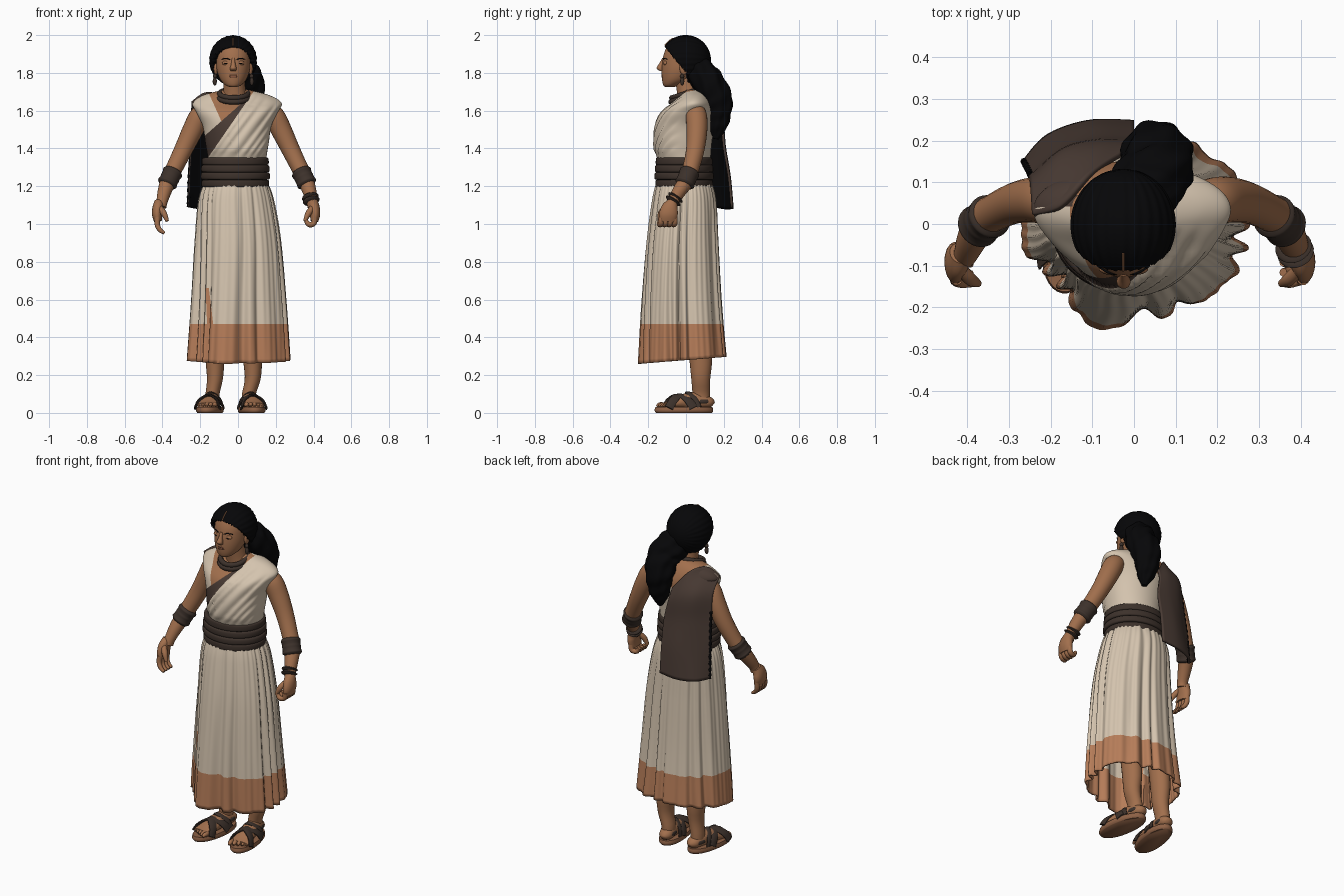
import bpy, bmesh, math
from mathutils import Vector, Matrix

cube = bpy.data.objects.get("Cube")
if cube:
    bpy.data.objects.remove(cube, do_unlink=True)


def material(name, r, g, b):
    m = bpy.data.materials.new(name)
    m.use_nodes = True
    m.diffuse_color = (r, g, b, 1)
    bsdf = m.node_tree.nodes["Principled BSDF"]
    bsdf.inputs["Base Color"].default_value = (r, g, b, 1)
    bsdf.inputs["Roughness"].default_value = 0.8
    return m


SKIN = material("brown skin", 0.36, 0.16, 0.074)
HAIR = material("black hair", 0.002, 0.002, 0.0025)
CREAM = material("cream cloth", 0.66, 0.55, 0.425)
HEM = material("terracotta hem", 0.47, 0.205, 0.1)
LEATHER = material("dark leather", 0.046, 0.031, 0.024)
CAPE = material("brown wool", 0.065, 0.042, 0.033)
SOLE = material("sandal sole", 0.27, 0.12, 0.06)
LIP = material("lip brown", 0.24, 0.09, 0.05)


def smooth(keys, n):
    """Catmull-Rom samples through tuples of equal length."""
    out, last = [], len(keys) - 1
    for i in range(n + 1):
        s = i / n * last
        k = min(int(s), last - 1)
        f = s - k
        quad = [keys[max(k - 1, 0)], keys[k], keys[k + 1], keys[min(k + 2, last)]]
        out.append(tuple(
            b + 0.5 * f * (c - a + f * (2 * a - 5 * b + 4 * c - d + f * (3 * (b - c) + d - a)))
            for a, b, c, d in zip(*quad)))
    return out


def finish(bm, name, mats, matrix=None, sharp=55):
    me = bpy.data.meshes.new(name)
    for f in bm.faces:
        f.smooth = True
    bm.to_mesh(me)
    bm.free()
    for m in mats:
        me.materials.append(m)
    me.set_sharp_from_angle(angle=math.radians(sharp))
    ob = bpy.data.objects.new(name, me)
    bpy.context.scene.collection.objects.link(ob)
    if matrix:
        ob.matrix_world = matrix
    return ob


def loft_mesh(keys, seg=20, n=16, flat=False, ref=(0, 1, 0), shape=None, caps=True):
    """Elliptical rings along rows of (x, y, z, radius[, second radius])."""
    rows = smooth(keys, n)
    pts = [Vector(r[:3]) for r in rows]
    bm, rings = bmesh.new(), []
    for i, r in enumerate(rows):
        side, up = Vector((1, 0, 0)), Vector((0, 1, 0))
        if not flat:
            t = (pts[min(i + 1, n)] - pts[max(i - 1, 0)]).normalized()
            side = t.cross(Vector(ref)).normalized()
            up = side.cross(t)
        ring = []
        for j in range(seg):
            a = math.tau * j / seg
            k = shape(a, i / n) if shape else 1
            ring.append(bm.verts.new(pts[i] + side * (math.cos(a) * r[3] * k) + up * (math.sin(a) * r[-1] * k)))
        rings.append(ring)
    for lo, hi in zip(rings, rings[1:]):
        for j in range(seg):
            q = (j + 1) % seg
            bm.faces.new((lo[j], lo[q], hi[q], hi[j]))
    if caps:
        bm.faces.new(rings[0])
        bm.faces.new(rings[-1])
    bmesh.ops.recalc_face_normals(bm, faces=bm.faces[:])
    return bm


def loft(name, mat, keys, matrix=None, **kw):
    return finish(loft_mesh(keys, **kw), name, [mat], matrix)


def ball(name, mat, loc, size):
    bm = bmesh.new()
    bmesh.ops.create_uvsphere(bm, u_segments=20, v_segments=12, radius=1,
                              matrix=Matrix.Translation(loc) @ Matrix.Diagonal((*size, 1)))
    return finish(bm, name, [mat])


def cut(bm, co, no):
    bmesh.ops.bisect_plane(bm, geom=bm.verts[:] + bm.edges[:] + bm.faces[:], plane_co=co, plane_no=no)


def thicken(ob, t, offset=0):
    mod = ob.modifiers.new("thickness", "SOLIDIFY")
    mod.thickness, mod.offset, mod.material_offset = t, -1, offset


# Bodice: one shell, cut along the drape, sash and neckline edges
def drape(x, z):
    return z - 1.335 - 1.45 * (x + 0.17)


def sash(x, z):
    return z - 1.468 - 0.88 * (x + 0.175)


def neckline(x, z):
    return x + 0.14 - (1.66 - z) * 0.45


def bodice_rule(c):
    x, z = c.x, c.z
    if c.y > 0.04:
        if z > 1.57 and x < 0.06:
            return 1 if x > -0.14 else 2
        return 0
    if drape(x, z) < 0:
        return 0
    if sash(x, z) < 0:
        return 2
    return 1 if neckline(x, z) > 0 else 0


bm = loft_mesh([(-.01, -.01, 1.2, .155, .135), (-.005, -.01, 1.34, .155, .14), (-.005, -.01, 1.43, .168, .147),
                (-.005, 0, 1.52, .182, .15), (-.005, .015, 1.59, .215, .136), (-.005, .036, 1.64, .236, .102),
                (-.01, .042, 1.68, .18, .074), (-.01, .04, 1.71, .07, .05)], seg=96, n=56, flat=True)
for co, no in (((-.17, 0, 1.335), (-1.45, 0, 1)), ((-.175, 0, 1.468), (-.88, 0, 1)), ((-.14, 0, 1.66), (1, 0, .45))):
    cut(bm, co, no)
for v in bm.verts:
    d = drape(v.co.x, v.co.z)
    if v.co.y < 0 and d < 0.001 and v.co.z > 1.34:
        fold = abs(math.sin(d * 48 + 5 * v.co.x + math.sin(d * 19)))
        fade = min(1, -v.co.y / 0.06) * min(1, (v.co.z - 1.34) / 0.05)
        v.co.y -= (0.004 + 0.013 * fold) * fade
for f in bm.faces:
    f.material_index = bodice_rule(f.calc_center_median())
finish(bm, "bodice", [CREAM, SKIN, CAPE])


# Pleated skirt with coloured hem: uneven folds, fuller at the back left
def bump(a, centre, width):
    d = (a - centre + math.pi) % math.tau - math.pi
    return math.exp(-(d / width) ** 2)


def pleats(a, t):
    wave = 0.5 + 0.5 * math.cos(17 * a + 2.2 * math.sin(3 * a + 1) + 1.2 * math.sin(5 * a) + 0.6 * math.sin(5 * t + 2 * a))
    fine = math.cos(43 * a + 3 * math.sin(2 * a) + 2 * t)
    depth = (0.025 + 0.1 * t) * (0.7 + 0.5 * math.sin(5 * a + 2))
    sway = (0.1 * bump(a, 0.8, 0.35) + 0.045 * bump(a, 2.3, 0.3) - 0.13 * bump(a, 3.8, 0.35)
            + 0.06 * bump(a, 4.35, 0.16) - 0.06 * bump(a, 4.8, 0.2) - 0.09 * bump(a, 5.25, 0.4))
    return 1.012 - depth * wave ** 1.5 + 0.009 * fine * (1 - 0.4 * t) + t * sway


bm = loft_mesh([(-.01, -.01, 1.23, .16, .142), (-.01, -.01, 1.13, .197, .168), (0, -.02, .9, .228, .19),
                (.002, -.024, .6, .251, .21), (0, -.02, .28, .275, .232)],
               seg=280, n=40, flat=True, shape=pleats, caps=False)
for v in bm.verts:
    v.co.z += .08 * v.co.y * max(0, (.45 - v.co.z) / .17)
for co, no in (((0, 0, .47), (0, 0, 1)), ((-.165, 0, .5), (1, 0, .04)), ((-.135, 0, .5), (1, 0, .12))):
    cut(bm, co, no)
for f in bm.faces:
    c = f.calc_center_median()
    strip = c.y < 0 and c.z < .66 and c.x + .04 * (c.z - .5) > -.165 and c.x + .12 * (c.z - .5) < -.135
    f.material_index = 1 if c.z < .47 or strip else 0
thicken(finish(bm, "skirt", [CREAM, HEM]), 0.008)

# Wide belt of stacked straps
for i in range(4):
    z = 1.195 + i * 0.039
    r = (0, .004, .002, -.002)[i]
    loft("belt_strap", LEATHER, [(-.014, -.01, z, .165, .144), (-.014, -.01, z + .006, .178 + r, .152 + r),
                                 (-.014, -.01, z + .034, .177 + r, .151 + r), (-.014, -.01, z + .04, .163, .142)],
         seg=64, n=12, flat=True)

# Cape hanging from the right shoulder
rows = [[(-.245, .025, 1.65), (-.18, .045, 1.695), (-.115, .115, 1.685), (-.03, .175, 1.58)],
        [(-.25, .1, 1.57), (-.175, .165, 1.58), (-.09, .192, 1.56), (-.02, .198, 1.51)],
        [(-.255, .12, 1.42), (-.175, .185, 1.42), (-.09, .21, 1.41), (0, .21, 1.4)],
        [(-.265, .14, 1.25), (-.19, .2, 1.25), (-.1, .235, 1.25), (0, .235, 1.25)],
        [(-.27, .15, 1.09), (-.21, .215, 1.08), (-.11, .25, 1.08), (0, .25, 1.09)]]
columns = list(zip(*[smooth(r, 20) for r in rows]))
columns = [smooth(c, 24) for c in columns]
bm = bmesh.new()
grid = [[bm.verts.new(p) for p in c] for c in columns]
for a, b in zip(grid, grid[1:]):
    for j in range(24):
        bm.faces.new((a[j], b[j], b[j + 1], a[j + 1]))
thicken(finish(bm, "cape", [CAPE, HAIR]), 0.014, 1)
loft("cape_fringe", HAIR, [(x + .008, y, z, .009, .008) for x, y, z in columns[0][10:]], seg=8, n=40,
     shape=lambda a, t: 1 + .25 * math.sin(70 * t))

# Neck, head and face
loft("neck", SKIN, [(-.012, .03, 1.63, .075, .07), (-.018, .012, 1.7, .06, .06), (-.022, 0, 1.79, .056, .062)],
     seg=28, flat=True)
loft("head", SKIN, [(-.025, -.088, 1.724, .015, .02), (-.025, -.078, 1.735, .042, .042), (-.025, -.05, 1.765, .069, .077),
                    (-.025, -.03, 1.81, .086, .099), (-.025, -.025, 1.86, .09, .1), (-.025, -.02, 1.91, .088, .094),
                    (-.025, -.012, 1.95, .072, .078), (-.025, 0, 1.975, .03, .03)], seg=36, n=32, flat=True)
loft("nose", SKIN, [(-.025, -.118, 1.878, .008, .008), (-.025, -.128, 1.85, .011, .014),
                    (-.025, -.138, 1.825, .017, .018), (-.025, -.128, 1.81, .014, .012)], seg=14, flat=True)
for z, r in ((1.789, .006), (1.78, .007)):
    ball("lip", LIP, (-.025, -.12, z), (.025, .01, r))
for s in (-1, 1):
    x = -.025 + s * .037
    ball("eyelid", SKIN, (x, -.108, 1.852), (.022, .012, .013))
    ball("eye", HAIR, (x, -.115, 1.85), (.015, .006, .003))
    loft("eyebrow", HAIR, [(x - s * .022, -.121, 1.868, .002), (x, -.116, 1.877, .003),
                           (x + s * .026, -.1, 1.872, .002)], seg=8, ref=(0, 0, 1))
    ball("ear", SKIN, (-.025 + s * .092, -.012, 1.825), (.012, .022, .036))
    ball("earring", LEATHER, (-.025 + s * .097, -.02, 1.782), (.011, .011, .012))
    ball("earring_drop", LEATHER, (-.025 + s * .098, -.02, 1.755), (.011, .011, .022))

# Necklace
for r, z in ((.075, 1.69), (.08, 1.67)):
    bpy.ops.mesh.primitive_torus_add(major_segments=40, minor_segments=10, major_radius=r, minor_radius=.014,
                                     location=(-.022, -.004, z), rotation=(.3, 0, 0))
    necklace = bpy.context.object
    necklace.name = "necklace"
    necklace.data.materials.append(LEATHER)
    bpy.ops.object.shade_smooth()

# Hair cap with an opening for the face, its parting, and the hanging tail
bm = bmesh.new()
centre = Vector((-.026, -.002, 1.866))
bmesh.ops.create_uvsphere(bm, u_segments=128, v_segments=88, radius=1,
                          matrix=Matrix.Translation(centre) @ Matrix.Diagonal((.126, .134, .133, 1)))
gone = []
for f in bm.faces:
    c = f.calc_center_median()
    if c.y < .01 and c.z < max(1.942 - 11 * (c.x + .025) ** 2, 1.8 - 1.25 * c.y):
        gone.append(f)
bmesh.ops.delete(bm, geom=gone, context="FACES")
for v in bm.verts:
    d = v.co - centre
    v.co = centre + d * (1 + .009 * math.cos(26 * math.atan2(d.x, d.z)) * min(1, math.hypot(d.x, d.z) / .1))
thicken(finish(bm, "hair_cap", [HAIR]), 0.035)
parting = [(-.026, centre.y - .134 * math.cos(e), centre.z + .133 * math.sin(e), .005, .003) for e in (.62, .75, .9, 1.05)]
loft("hair_parting", SKIN, parting, seg=8, ref=(1, 0, 0))
loft("hair_tail", HAIR, [(-.01, .03, 1.85, .06, .06), (.02, .075, 1.8, .088, .08), (.052, .125, 1.74, .088, .08),
                         (.055, .167, 1.66, .083, .08), (.055, .175, 1.58, .066, .062), (.057, .167, 1.51, .048, .045),
                         (.06, .158, 1.45, .015, .015)],
     seg=48, n=40, shape=lambda a, t: 1 + .05 * math.cos(7 * a + 9 * t) + .04 * math.sin(40 * t + 2 * a))

# Arms, hands and bands
for s, side in ((1, "left"), (-1, "right")):
    def mirrored(keys, out=0.0):
        return [(s * (k[0] + out) + (s - 1) * .005, *k[1:]) for k in keys]

    loft(side + "_arm", SKIN, mirrored([
        (.15, .05, 1.6, .045), (.19, .055, 1.572, .056), (.228, .058, 1.5, .055), (.276, .05, 1.4, .049),
        (.32, .03, 1.31, .045), (.355, .008, 1.24, .043), (.378, -.035, 1.175, .037), (.392, -.068, 1.12, .03),
        (.398, -.078, 1.09, .029)]), seg=24, n=32)
    out = .004 if s > 0 else .014
    loft(side + "_palm", SKIN, mirrored([(.392, -.07, 1.115, .027, .028), (.4, -.085, 1.085, .029, .044),
                                         (.404, -.093, 1.05, .027, .05), (.4, -.096, 1.015, .021, .046)], out), seg=18)
    for i in range(4):
        y = -.132 + i * .024
        bend = [(.402, y, 1.035, .015), (.397, y, 1.003, .015), (.37, y - .008, .998, .014), (.354, y - .008, 1.022, .01)]
        relaxed = [(.402, y, 1.035, .015), (.403, y - .004, .995, .014), (.388, y - .01, .967, .012),
                   (.365, y - .012, .952, .008)]
        loft(side + "_finger", SKIN, mirrored(bend if s > 0 else relaxed, out), seg=10, n=10)
    loft(side + "_thumb", SKIN, mirrored([(.39, -.11, 1.085, .016), (.368, -.133, 1.055, .016),
                                          (.35, -.143, 1.015, .009)], out), seg=10)
    top, low = Vector((.331, .023, 1.283)), Vector((.369, -.01, 1.205))
    cuff = [(*top.lerp(low, k / 8), r) for k, r in
            enumerate((.045, .054, .052, .05, .051, .05, .051, .053, .043))]
    loft(side + "_arm_band", LEATHER, mirrored(cuff), seg=28, n=32)
for k in range(2):
    loft("wrist_band", LEATHER, [(.381 + .005 * k, -.05 - .012 * k, 1.15 - .018 * k, .03),
                                 (.383 + .005 * k, -.056 - .012 * k, 1.141 - .018 * k, .045),
                                 (.386 + .005 * k, -.062 - .012 * k, 1.132 - .018 * k, .03)], seg=24, n=8)

# Legs, feet and sandals
for side, s, x, leg in (("left", 1, .07, .078), ("right", -1, -.147, -.122)):
    place = Matrix.Translation((x, 0, 0)) @ Matrix.Rotation(s * .15, 4, "Z")
    ankle = x - s * .012
    loft(side + "_leg", SKIN, [(leg, .04, .62, .07, .08), (leg, .065, .42, .055, .065), (leg, .078, .28, .05, .06),
                               (leg, .078, .18, .042, .05), (ankle, .08, .1, .037, .046), (ankle, .08, .05, .037, .047)],
         seg=24, flat=True)
    loft(side + "_foot", SKIN, [(0, .145, .045, .015, .015), (0, .125, .055, .036, .03), (0, .06, .065, .042, .045),
                                (0, -.01, .06, .047, .041), (0, -.08, .045, .056, .022), (0, -.115, .04, .052, .014)],
         place, seg=24, ref=(0, 0, 1))
    loft(side + "_sole", SOLE, [(0, -.002, 0, .066, .15), (0, -.002, .012, .073, .157), (0, -.002, .03, .07, .153)],
         place, seg=40, n=6, flat=True, shape=lambda a, t: 1 - .06 * math.sin(a) - .05 * math.cos(2 * a) * math.cos(a) ** 2)
    for i in range(5):
        tx = s * (-.044 + i * .022)
        reach = -.15 + .008 * i
        loft(side + "_toe", SKIN, [(tx, -.1, .042, .012), (tx, reach + .018, .044, .013 - .001 * i),
                                   (tx, reach, .036, .006)], place, seg=10, n=8, ref=(0, 0, 1))
    # Wide straps cross over the instep
    for a, b in ((-.1, .03), (.03, -.1)):
        loft(side + "_strap", LEATHER, [(-.066, a, .026, .006, .024), (-.048, a * .8 + b * .2, .068, .007, .024),
                                        (0, (a + b) / 2, .095, .007, .026),
                                        (.048, a * .2 + b * .8, .068, .007, .024), (.066, b, .026, .006, .024)],
             place, seg=10, n=16)
    # Instep loop rising to the ankle, and a low heel strap
    loft(side + "_instep_strap", LEATHER, [(-.058, .06, .03, .005, .015), (-.046, .04, .075, .005, .015),
                                           (0, .01, .108, .006, .017), (.046, .04, .075, .005, .015),
                                           (.058, .06, .03, .005, .015)], place, seg=10, n=16)
    loft(side + "_heel_strap", LEATHER, [(0, .085, .048, .036, .05), (0, .085, .054, .044, .058),
                                         (0, .085, .068, .043, .056), (0, .085, .074, .036, .046)],
         place, seg=28, n=8, flat=True)
